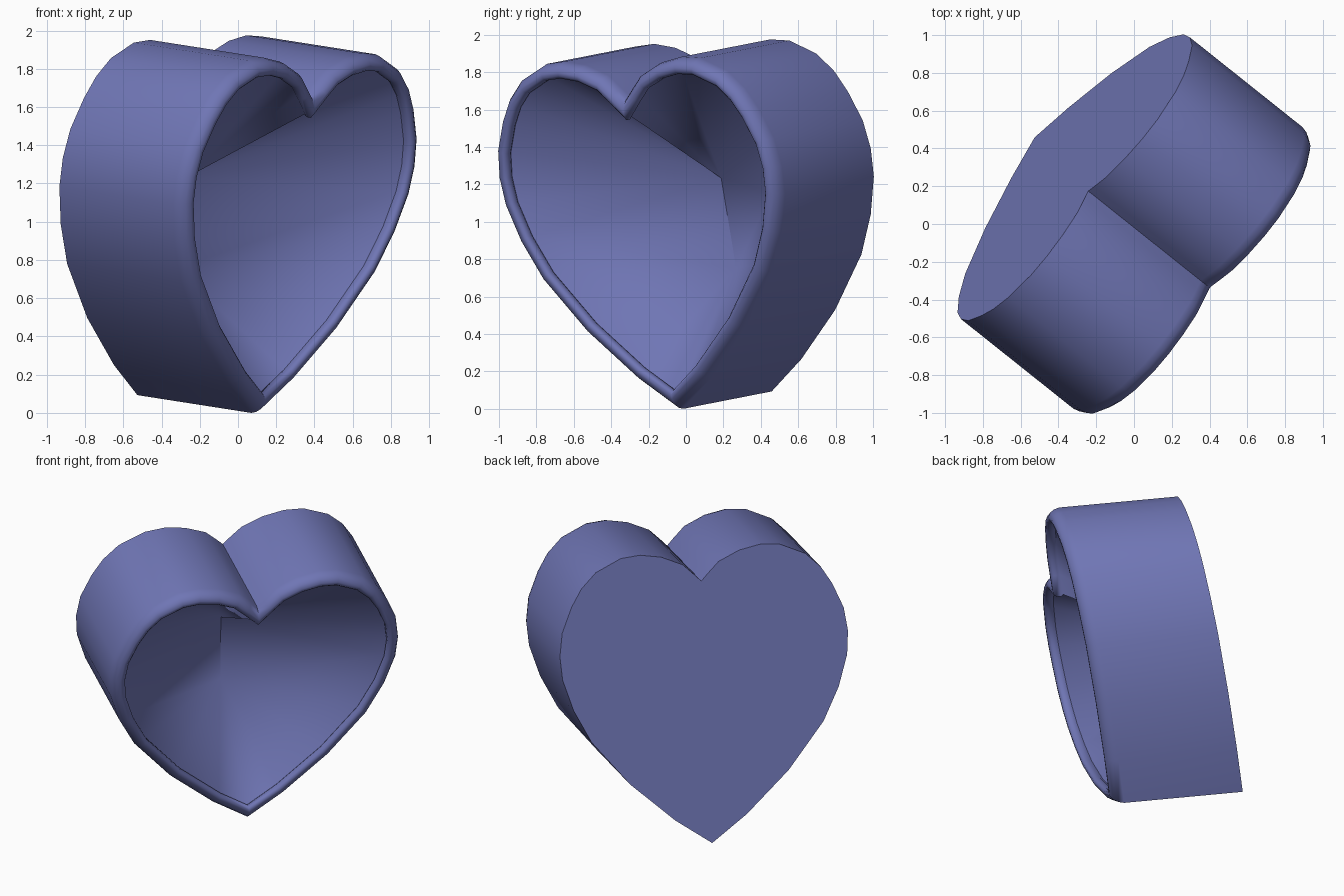
import bpy, bmesh
from mathutils import Vector

if "Cube" in bpy.data.objects:
    bpy.data.objects.remove(bpy.data.objects["Cube"])

# Half heart outline (across, up), notch to tip, mirrored into a closed loop
half = [(0, 1.67), (0.04, 1.71), (0.12, 1.785), (0.26, 1.845), (0.40, 1.87), (0.53, 1.86),
        (0.70, 1.785), (0.80, 1.69), (0.87, 1.58), (0.94, 1.42), (0.962, 1.27), (0.95, 1.12),
        (0.885, 0.92), (0.775, 0.71), (0.53, 0.42), (0.24, 0.165), (0, 0)]
outline = [Vector(p) for p in half]
outline += [Vector((-x, y)) for x, y in reversed(half[1:-1])]

# Leaning frame of the dish
TIP = Vector((-0.51, 0.47, 0.10))      # bottom tip of the back face
ACROSS = Vector((0.63, 0.775, 0.03))
UP = Vector((0.17, -0.17, 1.0))
DEPTH = Vector((0.64, -0.51, -0.10))
POLES = (Vector((-0.25, 0.20, 1.24)), Vector((-0.31, 0.28, 0.76)))  # valley of the hollow


def inset(points, d):
    """Mitred inward offset of a clockwise loop."""
    out = []
    n = len(points)
    for i, p in enumerate(points):
        e1 = (p - points[i - 1]).normalized()
        e2 = (points[(i + 1) % n] - p).normalized()
        n1, n2 = Vector((e1.y, -e1.x)), Vector((e2.y, -e2.x))
        m = (n1 + n2).normalized()
        out.append(p + m * d / max(m.dot(n1), 0.5))
    return out


bm = bmesh.new()
# Wall and rolled rim: (fraction of depth, inset)
profile = [(0, 0), (0.93, 0), (0.97, 0.008), (1.005, 0.025), (1.025, 0.05),
           (1.025, 0.07), (1.005, 0.084), (0.97, 0.084), (0.95, 0.075)]
rings = []
for t, d in profile:
    rings.append([bm.verts.new(TIP + ACROSS * p.x + UP * p.y + DEPTH * t)
                  for p in inset(outline, d)])
n = len(outline)
for r0, r1 in zip(rings, rings[1:]):
    for i in range(n):
        j = (i + 1) % n
        bm.faces.new((r0[i], r0[j], r1[j], r1[i]))

# Flat back, and the hollow sloping down to a short central valley
back = bm.verts.new(TIP + UP * 1.05)
poles = [bm.verts.new(p) for p in POLES]
inner = rings[-1]
for i in range(n):
    j = (i + 1) % n
    bm.faces.new((rings[0][j], rings[0][i], back))
    a, b = (poles[0 if outline[k].y > 1.0 else 1] for k in (i, j))
    bm.faces.new((inner[i], inner[j], b))
    if a is not b:
        bm.faces.new((inner[i], b, a))
bmesh.ops.recalc_face_normals(bm, faces=bm.faces)

# Stand on the ground, centred
lo = [min(v.co[k] for v in bm.verts) for k in range(3)]
hi = [max(v.co[k] for v in bm.verts) for k in range(3)]
bmesh.ops.translate(bm, verts=bm.verts, vec=(-(lo[0] + hi[0]) / 2, -(lo[1] + hi[1]) / 2, -lo[2]))

mesh = bpy.data.meshes.new("heart_dish")
bm.to_mesh(mesh)
bm.free()
dish = bpy.data.objects.new("heart_dish", mesh)
bpy.context.collection.objects.link(dish)
mat = bpy.data.materials.new("periwinkle")
mat.diffuse_color = (0.16, 0.18, 0.46, 1)
mat.use_nodes = True
mat.node_tree.nodes["Principled BSDF"].inputs["Base Color"].default_value = mat.diffuse_color
mesh.materials.append(mat)

bpy.context.view_layer.objects.active = dish
dish.select_set(True)
bpy.ops.object.shade_smooth_by_angle(angle=1.1)
